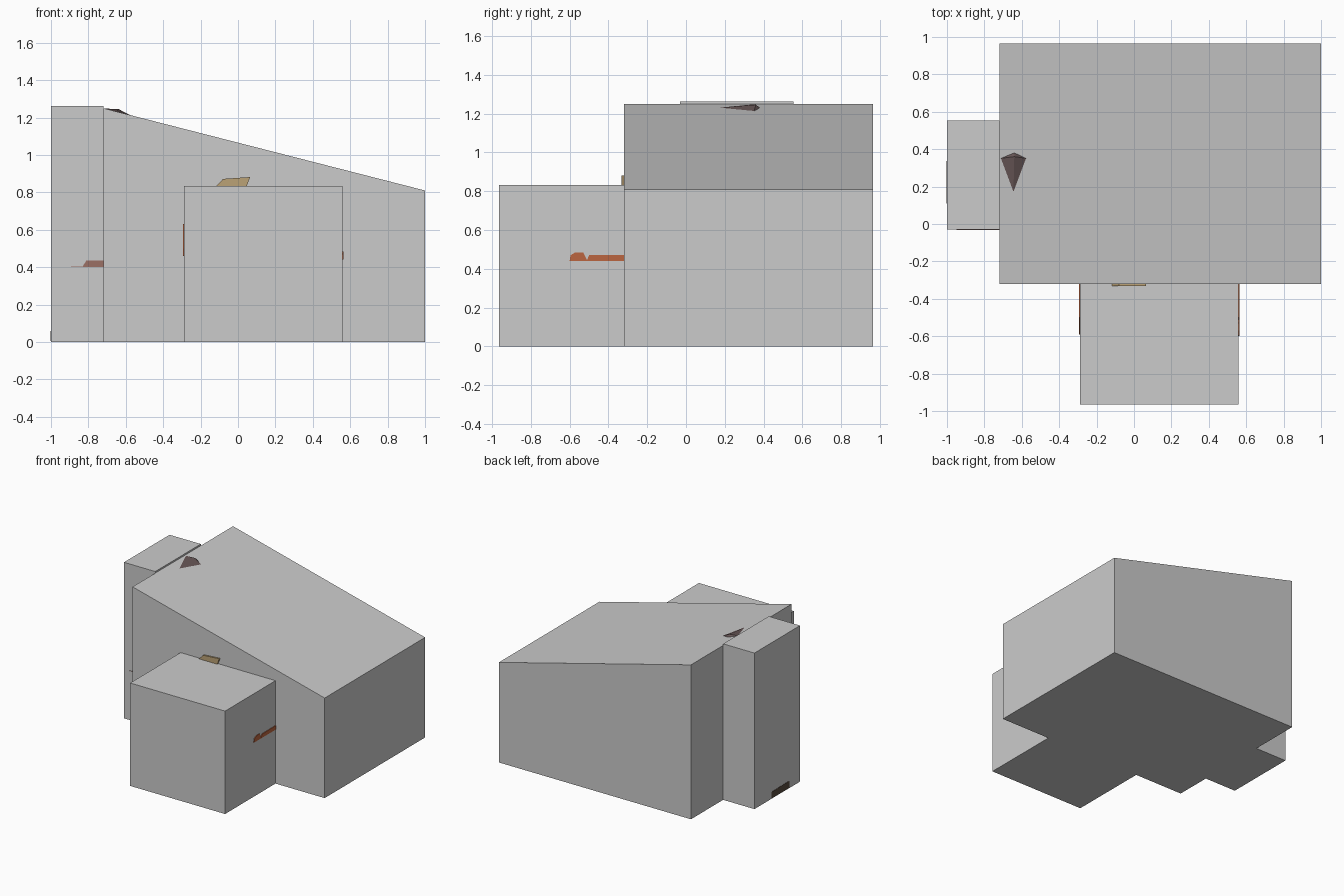
import bpy, bmesh
from mathutils import Vector

if "Cube" in bpy.data.objects:
    bpy.data.objects.remove(bpy.data.objects["Cube"])


def material(name, rgb):
    m = bpy.data.materials.new(name)
    m.diffuse_color = (*rgb, 1)
    m.use_nodes = True
    m.node_tree.nodes["Principled BSDF"].inputs["Base Color"].default_value = m.diffuse_color
    return m


def prism(name, points, offset, mat=None):
    """Extrude a flat outline along an offset vector."""
    bm = bmesh.new()
    face = bm.faces.new([bm.verts.new(p) for p in points])
    ext = bmesh.ops.extrude_face_region(bm, geom=[face])
    verts = [g for g in ext["geom"] if isinstance(g, bmesh.types.BMVert)]
    bmesh.ops.translate(bm, verts=verts, vec=Vector(offset))
    return finish(name, bm, mat)


def finish(name, bm, mat=None):
    bmesh.ops.recalc_face_normals(bm, faces=bm.faces)
    me = bpy.data.meshes.new(name)
    bm.to_mesh(me)
    bm.free()
    ob = bpy.data.objects.new(name, me)
    bpy.context.collection.objects.link(ob)
    if mat:
        me.materials.append(mat)
    return ob


def block(name, x0, x1, y0, y1, z1):
    outline = [(x0, y0, 0), (x1, y0, 0), (x1, y1, 0), (x0, y1, 0)]
    return prism(name, outline, (0, 0, z1))


def roof(x):
    return 1.25 - (x + 0.72) * 0.44 / 1.72


# Main hall with a single-slope roof
prism("main_hall", [(-0.72, -0.32, 0), (1, -0.32, 0), (1, -0.32, roof(1)),
                    (-0.72, -0.32, roof(-0.72))], (0, 1.285, 0))

# Front porch and side tower
block("front_porch", -0.29, 0.56, -0.965, -0.32, 0.833)
block("side_tower", -1.0, -0.72, -0.03, 0.553, 1.263)

# Faceted tip breaking through the roof
bm = bmesh.new()
rim = [bm.verts.new((x, y, roof(x) - 0.002)) for x, y in
       [(-0.72, 0.35), (-0.645, 0.15), (-0.57, 0.35), (-0.64, 0.383)]]
apex = bm.verts.new((-0.64, 0.36, 1.246))
bm.faces.new(rim)
for a, b in zip(rim, rim[1:] + rim[:1]):
    bm.faces.new((a, b, apex))
finish("roof_tip", bm, material("dark_brown", (0.13, 0.09, 0.09)))

# Sliver above the porch on the front wall
prism("wall_sliver", [(x, -0.31, z) for x, z in
      [(-0.12, 0.83), (-0.08, 0.872), (0.065, 0.882), (0.045, 0.83)]],
      (0, -0.022, 0), material("tan", (0.5, 0.36, 0.18)))

# Thin trims showing on both porch sides
orange = material("orange", (0.5, 0.13, 0.05))
profile = [(-0.32, 0.44), (-0.6, 0.44), (-0.595, 0.47), (-0.57, 0.485),
           (-0.53, 0.485), (-0.51, 0.445), (-0.5, 0.47), (-0.32, 0.472)]
prism("porch_trim_right", [(0.55, y, z) for y, z in profile], (0.015, 0, 0), orange)
profile = [(-0.32, 0.46), (-0.59, 0.46), (-0.59, 0.5), (-0.5, 0.63), (-0.32, 0.63)]
prism("porch_trim_left", [(-0.28, y, z) for y, z in profile], (-0.014, 0, 0), orange)

# Trims showing on the tower faces
prism("tower_trim_front", [(x, -0.02, z) for x, z in
      [(-0.95, 0.4), (-0.83, 0.405), (-0.81, 0.437), (-0.72, 0.437), (-0.72, 0.4)]],
      (0, -0.013, 0), material("dusty_pink", (0.33, 0.16, 0.13)))
prism("tower_trim_left", [(-0.99, y, z) for y, z in
      [(0.336, 0.005), (0.336, 0.055), (0.11, 0.06), (0.11, 0.005)]],
      (-0.012, 0, 0), material("brown", (0.1, 0.07, 0.05)))
